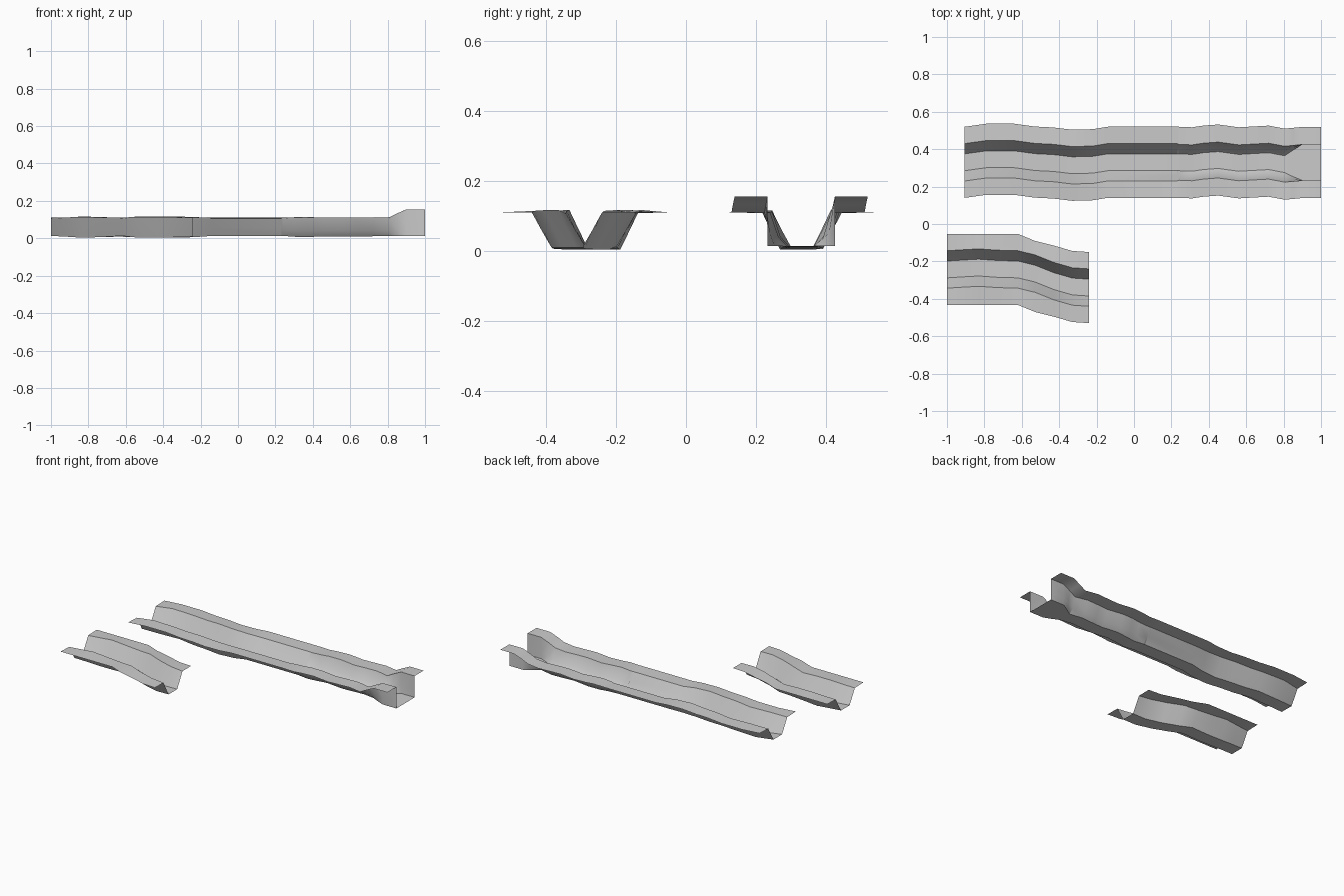
import bpy, bmesh

if "Cube" in bpy.data.objects:
    bpy.data.objects.remove(bpy.data.objects["Cube"])

# Half cross-sections from outer bank edge to channel floor: (offset, height, bulge weight)
PLAIN = [(.19, .11, 0), (.10, .107, 1), (.072, .058, 0), (.045, .013, -1)]
STEPPED = [(.19, .11, 0), (.096, .108, 1), (.072, .04, 0), (.045, .013, -1)]
RAISED = [(.19, .155, 0), (.096, .155, 0), (.096, .06, 0), (.096, .013, 0)]


def channel(name, stations):
    """Skin an open trough through stations (x, centre y, bulge, inner shift, profile)."""
    bm = bmesh.new()
    rows = []
    for x, cy, bulge, shift, half in stations:
        pts = [(-o, h, w) for o, h, w in half] + [(o, h, w) for o, h, w in reversed(half)]
        last = len(pts) - 1
        rows.append([bm.verts.new((x, cy + o + (shift if 0 < i < last else 0), h + w * bulge))
                     for i, (o, h, w) in enumerate(pts)])
    for a, b in zip(rows, rows[1:]):
        for i in range(len(a) - 1):
            bm.faces.new((a[i], b[i], b[i + 1], a[i + 1]))
    me = bpy.data.meshes.new(name)
    bm.to_mesh(me)
    bm.free()
    ob = bpy.data.objects.new(name, me)
    bpy.context.collection.objects.link(ob)
    bpy.ops.object.select_all(action='DESELECT')
    ob.select_set(True)
    bpy.context.view_layer.objects.active = ob
    bpy.ops.object.shade_smooth_by_angle(angle=0.5)
    return ob


# Short curved channel
channel("short_channel", [(x, y, b, s, PLAIN) for x, y, b, s in [
    (-1, -.243, 0, 0), (-.92, -.243, .004, .005), (-.83, -.243, .01, .01),
    (-.73, -.243, .006, .003), (-.62, -.243, 0, 0), (-.53, -.28, .01, .015),
    (-.43, -.305, .009, 0), (-.33, -.334, .007, 0), (-.24, -.34, .002, 0)]])

# Long channel: winding part, straight part, then stepped walls
long_part = [(x, y, b, 0, PLAIN) for x, y, b in [
    (-.905, .33, 0), (-.79, .346, .008), (-.64, .346, .004), (-.53, .331, .007),
    (-.43, .326, .009), (-.33, .314, .01), (-.22, .317, .006), (-.14, .33, 0),
    (.23, .33, 0)]]
stepped_part = [(x, y, b, 0, STEPPED) for x, y, b in [
    (.24, .33, 0), (.31, .327, .005), (.37, .336, .006), (.45, .342, .003),
    (.56, .327, .002), (.63, .331, .003), (.72, .336, .002), (.805, .32, 0)]]

# Raised mouth with upright walls
mid = [tuple((p + q) / 2 for p, q in zip(a, b)) for a, b in zip(STEPPED, RAISED)]
mouth = [(.85, .324, 0, 0, mid), (.9, .329, 0, 0, RAISED), (1, .329, 0, 0, RAISED)]
channel("long_channel", long_part + stepped_part + mouth)
